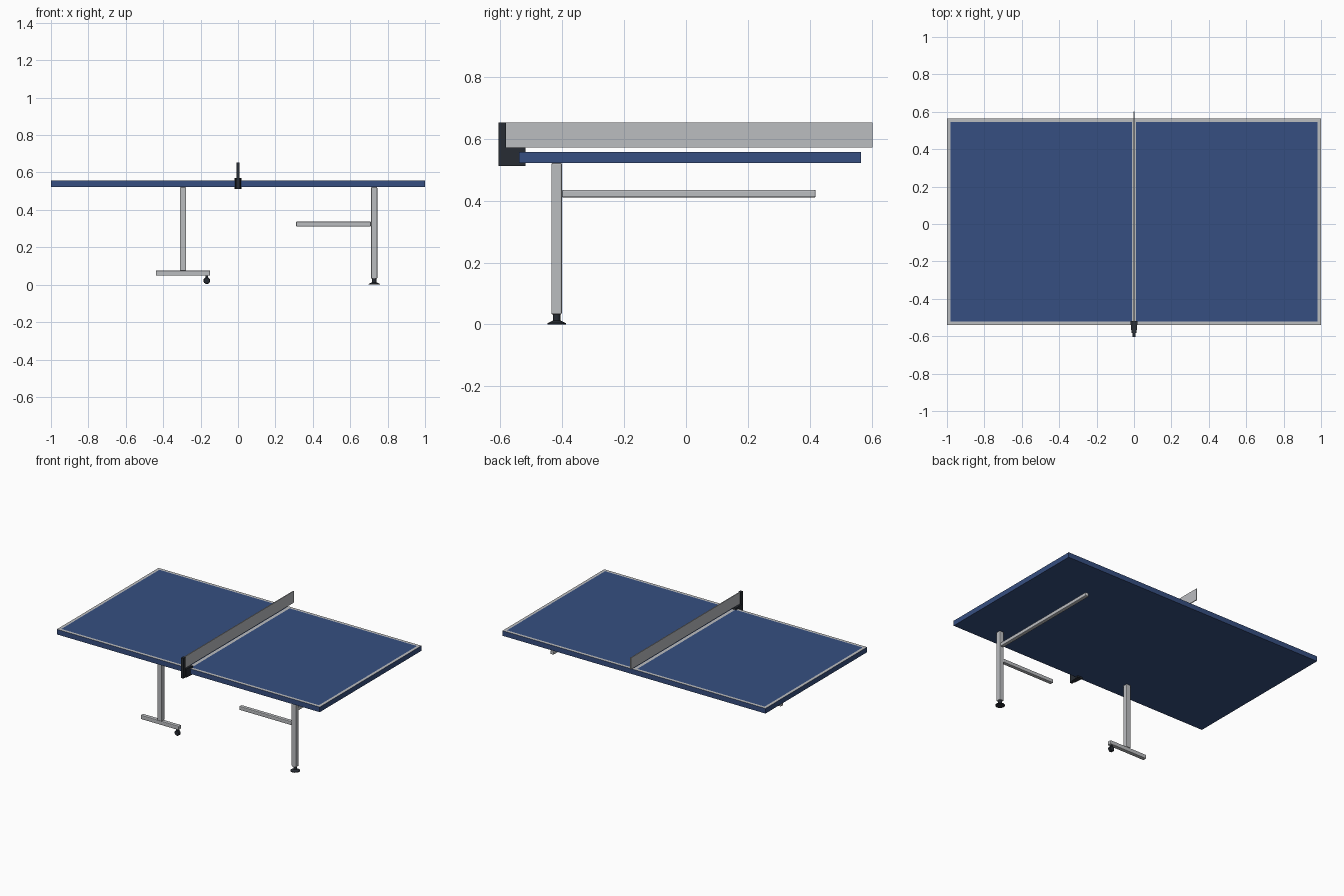
import bpy
import bmesh
from math import pi
from mathutils import Matrix, Vector

if "Cube" in bpy.data.objects:
    bpy.data.objects.remove(bpy.data.objects["Cube"], do_unlink=True)


def material(name, rgb):
    mat = bpy.data.materials.new(name)
    mat.use_nodes = True
    mat.diffuse_color = (*rgb, 1)
    mat.node_tree.nodes["Principled BSDF"].inputs["Base Color"].default_value = (*rgb, 1)
    return mat


BLUE = material("table blue", (0.037, 0.078, 0.22))
GREY = material("light grey", (0.5, 0.51, 0.53))
DARK = material("dark plastic", (0.02, 0.025, 0.033))


def finish(name, bm, *mats):
    bmesh.ops.recalc_face_normals(bm, faces=bm.faces)
    mesh = bpy.data.meshes.new(name)
    bm.to_mesh(mesh)
    bm.free()
    for mat in mats:
        mesh.materials.append(mat)
    obj = bpy.data.objects.new(name, mesh)
    bpy.context.collection.objects.link(obj)
    return obj


def box_mesh(lo, hi):
    lo, hi = Vector(lo), Vector(hi)
    bm = bmesh.new()
    bmesh.ops.create_cube(bm, size=1, matrix=Matrix.Translation((lo + hi) / 2)
                          @ Matrix.Diagonal((*(hi - lo), 1)))
    return bm


def box(name, lo, hi, mat, bevel=0):
    obj = finish(name, box_mesh(lo, hi), mat)
    if bevel:
        mod = obj.modifiers.new("rounded edges", "BEVEL")
        mod.width = bevel
        mod.segments = 2
    return obj


def lathe(name, centre, profile, mat, axis="Z", steps=24):
    """Spin a (radius, height) profile about an axis through centre."""
    bm = bmesh.new()
    verts = [bm.verts.new((r, 0, h)) for r, h in profile]
    edges = [bm.edges.new(pair) for pair in zip(verts, verts[1:])]
    bmesh.ops.spin(bm, geom=verts + edges, cent=(0, 0, 0), axis=(0, 0, 1),
                   angle=2 * pi, steps=steps)
    bmesh.ops.remove_doubles(bm, verts=bm.verts, dist=0.0001)
    if axis == "Y":
        bm.transform(Matrix.Rotation(pi / 2, 4, "X"))
    bm.transform(Matrix.Translation(centre))
    obj = finish(name, bm, mat)
    bpy.ops.object.select_all(action="DESELECT")
    obj.select_set(True)
    bpy.context.view_layer.objects.active = obj
    bpy.ops.object.shade_smooth_by_angle(angle=0.6)
    return obj


# Table top: slab cut along the painted border and the centre line
X, FRONT, BACK, UNDER, TOP = 1.0, -0.54, 0.565, 0.522, 0.557
LINE, HALF_LINE = 0.02, 0.011
bm = box_mesh((-X, FRONT, UNDER), (X, BACK, TOP))
cuts = [((x, 0, 0), (1, 0, 0)) for x in (-X + LINE, -HALF_LINE, HALF_LINE, X - LINE)]
cuts += [((0, y, 0), (0, 1, 0)) for y in (FRONT + LINE, BACK - LINE)]
for point, normal in cuts:
    bmesh.ops.bisect_plane(bm, geom=bm.verts[:] + bm.edges[:] + bm.faces[:],
                           plane_co=point, plane_no=normal)
bm.normal_update()
for f in bm.faces:
    c = f.calc_center_median()
    painted = (abs(c.x) > X - LINE or abs(c.x) < HALF_LINE
               or c.y < FRONT + LINE or c.y > BACK - LINE)
    f.material_index = int(f.normal.z > 0.5 and painted)
finish("table_top", bm, BLUE, GREY)

# Net, its post and the tapered clamp
box("net", (-0.003, -0.585, 0.572), (0.003, 0.602, 0.652), GREY)
box("net_post", (-0.009, -0.605, 0.512), (0.009, -0.582, 0.652), DARK)
bm = box_mesh((-0.019, -0.583, 0.512), (0.019, -0.518, 0.571))
for v in bm.verts:
    if v.co.y < -0.55:
        v.co.x *= 0.7
finish("net_clamp", bm, DARK)

# Left leg with its two rails and levelling foot
LEG_Y, W, BEVEL = -0.418, 0.017, 0.005
LEFT_X, RIGHT_X = 0.728, -0.294
box("left_leg", (LEFT_X - W, LEG_Y - W, 0.032), (LEFT_X + W, LEG_Y + W, UNDER), GREY, BEVEL)
box("cross_rail", (LEFT_X - 0.013, LEG_Y + W, 0.41), (LEFT_X + 0.013, 0.419, 0.435), GREY, BEVEL)
box("side_rail", (0.31, LEG_Y - 0.013, 0.311), (LEFT_X - W, LEG_Y + 0.013, 0.337), GREY, BEVEL)
lathe("levelling_foot", (LEFT_X, LEG_Y, 0),
      [(0, 0), (0.03, 0), (0.03, 0.004), (0.012, 0.013), (0.012, 0.034), (0, 0.034)], DARK)

# Right leg with its foot bar and caster
box("right_leg", (RIGHT_X - W, LEG_Y - W, 0.074), (RIGHT_X + W, LEG_Y + W, UNDER), GREY, BEVEL)
box("foot_bar", (-0.439, LEG_Y - 0.014, 0.048), (-0.149, LEG_Y + 0.014, 0.076), GREY, BEVEL)
lathe("caster_wheel", (-0.167, LEG_Y, 0.022),
      [(0, -0.011), (0.015, -0.011), (0.018, -0.008), (0.018, 0.008), (0.015, 0.011), (0, 0.011)],
      DARK, axis="Y")
box("caster_stem", (-0.173, LEG_Y - 0.007, 0.03), (-0.161, LEG_Y + 0.007, 0.05), DARK)
